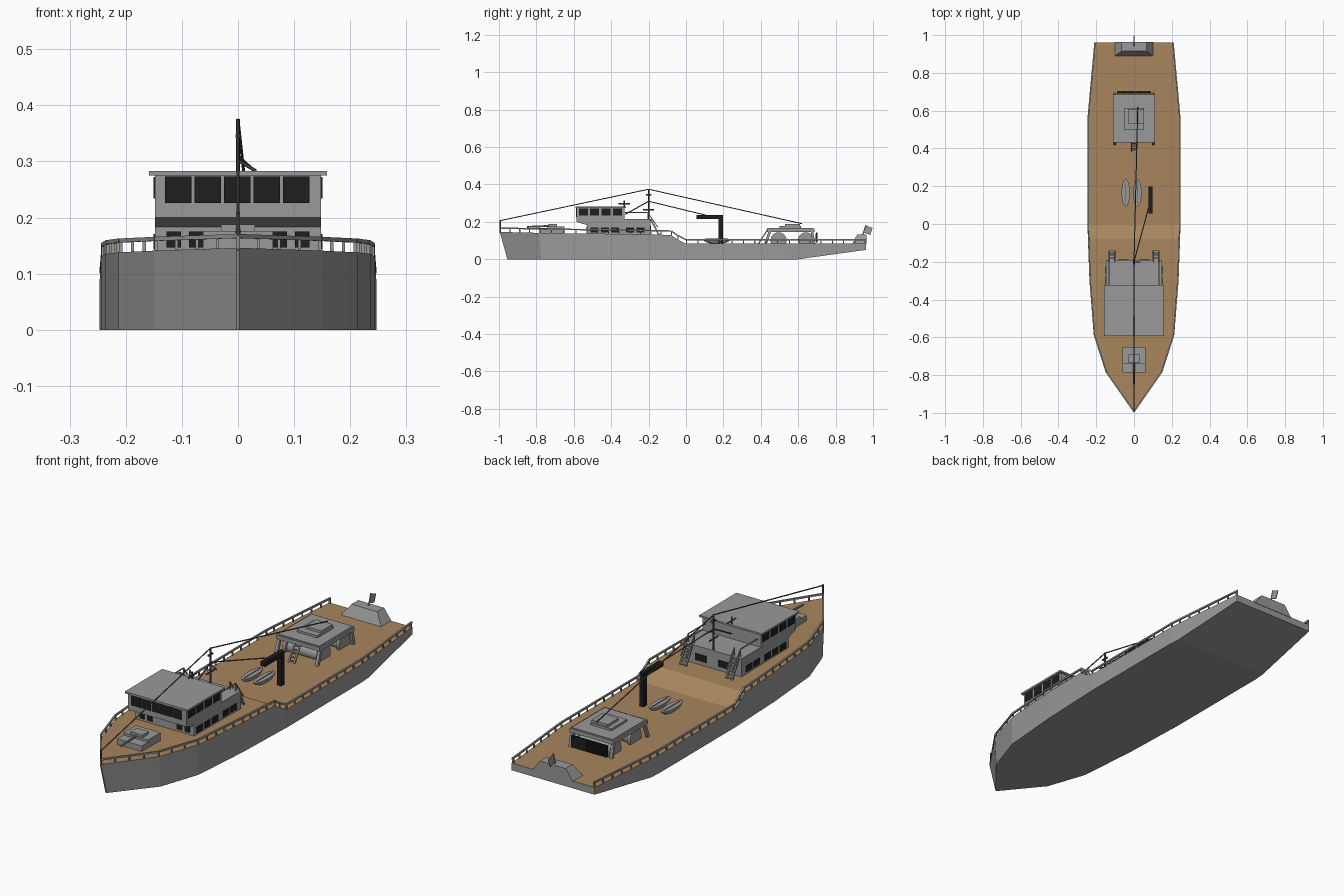
import bpy, bmesh, math
from mathutils import Vector, Matrix


def material(name, rgb):
    m = bpy.data.materials.new(name)
    m.diffuse_color = (*rgb, 1)
    return m


GREY = material("ship grey", (0.32, 0.32, 0.32))
TAN = material("wood deck", (0.39, 0.235, 0.107))
DARK = material("rigging grey", (0.09, 0.09, 0.09))
BLACK = material("black", (0.013, 0.013, 0.013))


class Part:
    """Collects simple solids into one named object."""
    def __init__(self, name, *mats):
        self.name, self.mats, self.bm = name, mats, bmesh.new()

    def box(self, x0, x1, y0, y1, z0, z1):
        m = Matrix.Translation(((x0 + x1) / 2, (y0 + y1) / 2, (z0 + z1) / 2))
        m = m @ Matrix.Diagonal((x1 - x0, y1 - y0, z1 - z0, 1))
        return bmesh.ops.create_cube(self.bm, size=1, matrix=m)["verts"]

    def bar(self, p, q, r=0.003, sides=6):
        p, q = Vector(p), Vector(q)
        d = q - p
        m = Matrix.Translation((p + q) / 2) @ d.to_track_quat('Z', 'Y').to_matrix().to_4x4()
        if sides == 4:
            m = m @ Matrix.Rotation(math.pi / 4, 4, 'Z')
        bmesh.ops.create_cone(self.bm, cap_ends=True, segments=sides, radius1=r,
                              radius2=r, depth=d.length, matrix=m)

    def prism(self, profile, x0, x1):
        a = [self.bm.verts.new((x0, y, z)) for y, z in profile]
        b = [self.bm.verts.new((x1, y, z)) for y, z in profile]
        n = len(a)
        self.bm.faces.new(a)
        self.bm.faces.new(b[::-1])
        for i in range(n):
            self.bm.faces.new((a[i], a[(i + 1) % n], b[(i + 1) % n], b[i]))

    def done(self, smooth=False):
        bmesh.ops.recalc_face_normals(self.bm, faces=self.bm.faces)
        me = bpy.data.meshes.new(self.name)
        self.bm.to_mesh(me)
        self.bm.free()
        for m in self.mats:
            me.materials.append(m)
        ob = bpy.data.objects.new(self.name, me)
        bpy.context.collection.objects.link(ob)
        if smooth:
            for p in me.polygons:
                p.use_smooth = True
        return ob


# Hull stations: top y, bottom y, half width, deck z, keel z
ST = [(-0.996, -0.955, 0.003, 0.146, 0), (-0.785, -0.775, 0.15, 0.141, 0),
      (-0.59, -0.59, 0.213, 0.138, 0), (-0.3, -0.3, 0.236, 0.135, 0),
      (-0.08, -0.08, 0.244, 0.13, 0), (-0.045, -0.045, 0.245, 0.106, 0),
      (0, 0, 0.247, 0.083, 0), (0.55, 0.55, 0.247, 0.083, 0),
      (0.6, 0.6, 0.243, 0.083, 0), (0.962, 0.962, 0.21, 0.083, 0.05)]
hull = Part("hull", GREY, TAN)
rings = [[hull.bm.verts.new(c) for c in ((-w, yt, zt), (w, yt, zt), (w, yb, zb), (-w, yb, zb))]
         for yt, yb, w, zt, zb in ST]
for a, b in zip(rings, rings[1:]):
    for i in range(4):
        f = hull.bm.faces.new((a[i], a[(i + 1) % 4], b[(i + 1) % 4], b[i]))
        f.material_index = 1 if i == 0 else 0
hull.bm.faces.new(rings[0])
hull.bm.faces.new(rings[-1])
hull.done()

# Deck railing: bar along each side on regular posts
rail = Part("deck_railing", GREY)
for s in (-1, 1):
    for a, b in zip(ST, ST[1:]):
        p = Vector((s * max(a[2] - 0.004, 0), a[0] + 0.003, a[3]))
        q = Vector((s * (b[2] - 0.004), b[0], b[3]))
        up = Vector((0, 0, 0.021))
        rail.bar(p + up, q + up, 0.0052, 4)
        n = max(1, round((q - p).length / 0.06))
        for k in range(n):
            c = p.lerp(q, k / n)
            rail.bar(c, c + up, 0.004, 4)
    rail.bar((s * 0.206, 0.957, 0.08), (s * 0.206, 0.957, 0.106), 0.005, 4)
rail.done()

# Wheelhouse with overhanging bridge
house = Part("wheelhouse", GREY)
house.prism([(-0.53, 0.125), (-0.53, 0.183), (-0.585, 0.2), (-0.585, 0.277), (-0.33, 0.277),
             (-0.33, 0.215), (-0.19, 0.215), (-0.19, 0.125)], -0.148, 0.148)
house.done()
roof = Part("wheelhouse_roof", GREY)
roof.box(-0.159, 0.159, -0.592, -0.322, 0.275, 0.283)
roof.done()

# Windows as thin plates
win = Part("windows", BLACK)
for i in range(5):
    x = -0.13 + i * 0.0525
    win.box(x, x + 0.047, -0.588, -0.582, 0.226, 0.273)
for s in (-1, 1):
    x0, x1 = s * 0.148 - 0.003, s * 0.148 + 0.003
    for i in range(4):
        y = -0.573 + i * 0.061
        win.box(x0, x1, y, y + 0.048, 0.234, 0.272)
    for y in (-0.51, -0.455, -0.4, -0.32, -0.265):
        win.box(x0, x1, y, y + 0.042, 0.143, 0.171)
    for x in (0.062, 0.102):
        a, b = sorted((s * x, s * (x + 0.025)))
        win.box(a, b, -0.533, -0.527, 0.147, 0.175)
    a, b = sorted((s * 0.03, s * 0.085))
    win.box(a, b, -0.193, -0.187, 0.15, 0.18)
win.done()

# Ladders from the main deck to the upper deck, with hand rails
lad = Part("ladders", GREY)
for s in (-1, 1):
    for x in (0.102, 0.132):
        lad.bar((s * x, -0.19, 0.215), (s * x, -0.145, 0.13), 0.005, 4)
        lad.bar((s * x, -0.205, 0.25), (s * x, -0.15, 0.17), 0.003, 4)
        lad.bar((s * x, -0.205, 0.215), (s * x, -0.205, 0.25), 0.003, 4)
    for i in range(7):
        y, z = -0.147 - i * 0.0065, 0.137 + i * 0.0123
        a, b = sorted((s * 0.102, s * 0.132))
        lad.box(a, b, y - 0.006, y + 0.006, z, z + 0.003)
    lad.bar((s * 0.132, -0.325, 0.25), (s * 0.132, -0.205, 0.25), 0.003, 4)
lad.done()

# Mast, radar and signal yard
mast = Part("mast", DARK)
mast.bar((0, -0.2, 0.21), (0, -0.2, 0.376), 0.004, 8)
mast.bar((0, -0.325, 0.24), (0, -0.2, 0.31), 0.003)
mast.bar((0, -0.2, 0.302), (0.032, -0.2, 0.283), 0.003)
mast.bar((0, -0.215, 0.345), (0, -0.185, 0.345), 0.005)
mast.bar((0, -0.23, 0.265), (0, -0.17, 0.265), 0.004)
mast.bar((0, -0.33, 0.28), (0, -0.33, 0.315), 0.003)
mast.bar((0, -0.36, 0.297), (0, -0.3, 0.297), 0.0035)
mast.bar((0, -0.992, 0.14), (0, -0.992, 0.21), 0.004)
mast.done()
rig = Part("rigging_lines", DARK)
for p, q in (((0, -0.99, 0.207), (0, -0.2, 0.374)), ((0, -0.2, 0.374), (0.02, 0.62, 0.19)),
             ((0, -0.2, 0.31), (0.086, 0.12, 0.232))):
    rig.bar(p, q, 0.0028, 5)
rig.done()

# Stepped hatch on the foredeck
hatch = Part("bow_hatch", GREY)
hatch.box(-0.062, 0.062, -0.785, -0.65, 0.135, 0.166)
hatch.box(-0.062, 0.062, -0.74, -0.65, 0.16, 0.176)
hatch.box(-0.03, 0.03, -0.735, -0.69, 0.17, 0.188)
hatch.bar((0, -0.85, 0.173), (0, -0.735, 0.178), 0.005, 8)
hatch.done()

# Black deck crane
crane = Part("deck_crane", BLACK)
crane.box(0.076, 0.098, 0.174, 0.198, 0.08, 0.237)
crane.box(0.076, 0.098, 0.056, 0.198, 0.216, 0.237)
crane.done()

# Two small boats: pointed shells with a flat rim
for name, x in (("left_boat", -0.044), ("right_boat", 0.018)):
    boat = Part(name, GREY)
    m = Matrix.Translation((x, 0.165, 0.108)) @ Matrix.Diagonal((0.022, 0.074, 0.026, 1))
    bmesh.ops.create_uvsphere(boat.bm, u_segments=16, v_segments=10, radius=1, matrix=m)
    for v in boat.bm.verts:
        v.co.z = min(v.co.z, 0.108)
    bmesh.ops.dissolve_limit(boat.bm, angle_limit=0.01, verts=boat.bm.verts, edges=boat.bm.edges)
    boat.done()
    seat = Part(name + "_centre_line", DARK)
    seat.box(x - 0.0015, x + 0.0015, 0.105, 0.225, 0.106, 0.110)
    seat.done()

# Aft platform on splayed legs
plat = Part("aft_platform", GREY)
plat.box(-0.104, 0.104, 0.44, 0.68, 0.157, 0.167)
for s in (-1, 1):
    plat.box(s * 0.105 - 0.006, s * 0.105 + 0.006, 0.432, 0.686, 0.146, 0.164)
    for top, foot in ((0.45, 0.425), (0.672, 0.686)):
        plat.bar((s * 0.103, top, 0.155), (s * 0.103, foot, 0.08), 0.0095, 4)
for y in (0.438, 0.68):
    plat.box(-0.11, 0.11, y - 0.006, y + 0.006, 0.146, 0.164)
plat.box(-0.052, 0.052, 0.5, 0.615, 0.165, 0.177)
plat.box(-0.03, 0.052, 0.53, 0.61, 0.175, 0.188)
for x in (-0.014, 0.014):
    plat.bar((x, 0.44, 0.165), (x, 0.387, 0.082), 0.0045, 4)
for i in range(6):
    t = (i + 0.5) / 6
    plat.bar((-0.014, 0.387 + 0.053 * t, 0.082 + 0.083 * t),
             (0.014, 0.387 + 0.053 * t, 0.082 + 0.083 * t), 0.003, 4)
plat.done()

# Drums under the platform and black slatted rear guard
drum = Part("winch_drums", GREY)
for y in (0.495, 0.642):
    drum.bar((-0.09, y, 0.1), (0.09, y, 0.1), 0.03, 20)
    for s in (-1, 1):
        drum.bar((s * 0.078, y, 0.101), (s * 0.092, y, 0.101), 0.043, 24)
# keep the drums above the deck
for v in drum.bm.verts:
    v.co.z = max(v.co.z, 0.08)
drum.done()
guard = Part("rear_guard", BLACK)
for i in range(18):
    x = -0.09 + i * 0.01
    guard.box(x, x + 0.0085, 0.694, 0.704, 0.09, 0.142)
guard.box(-0.09, 0.09, 0.692, 0.700, 0.095, 0.137)
guard.done()

# Tapered stern housing with flag
stern = Part("stern_housing", GREY)
for v in stern.box(-0.104, 0.104, 0.888, 0.964, 0.08, 0.132):
    if v.co.z > 0.1:
        v.co.x *= 0.63
        if v.co.y < 0.9:
            v.co.y = 0.915
stern.done()
flag = Part("stern_flag", GREY)
flag.bar((0, 0.945, 0.13), (0, 0.962, 0.182), 0.003)
flag.prism([(0.949, 0.143), (0.962, 0.18), (0.998, 0.167), (0.985, 0.13)], -0.0015, 0.0015)
flag.done()
